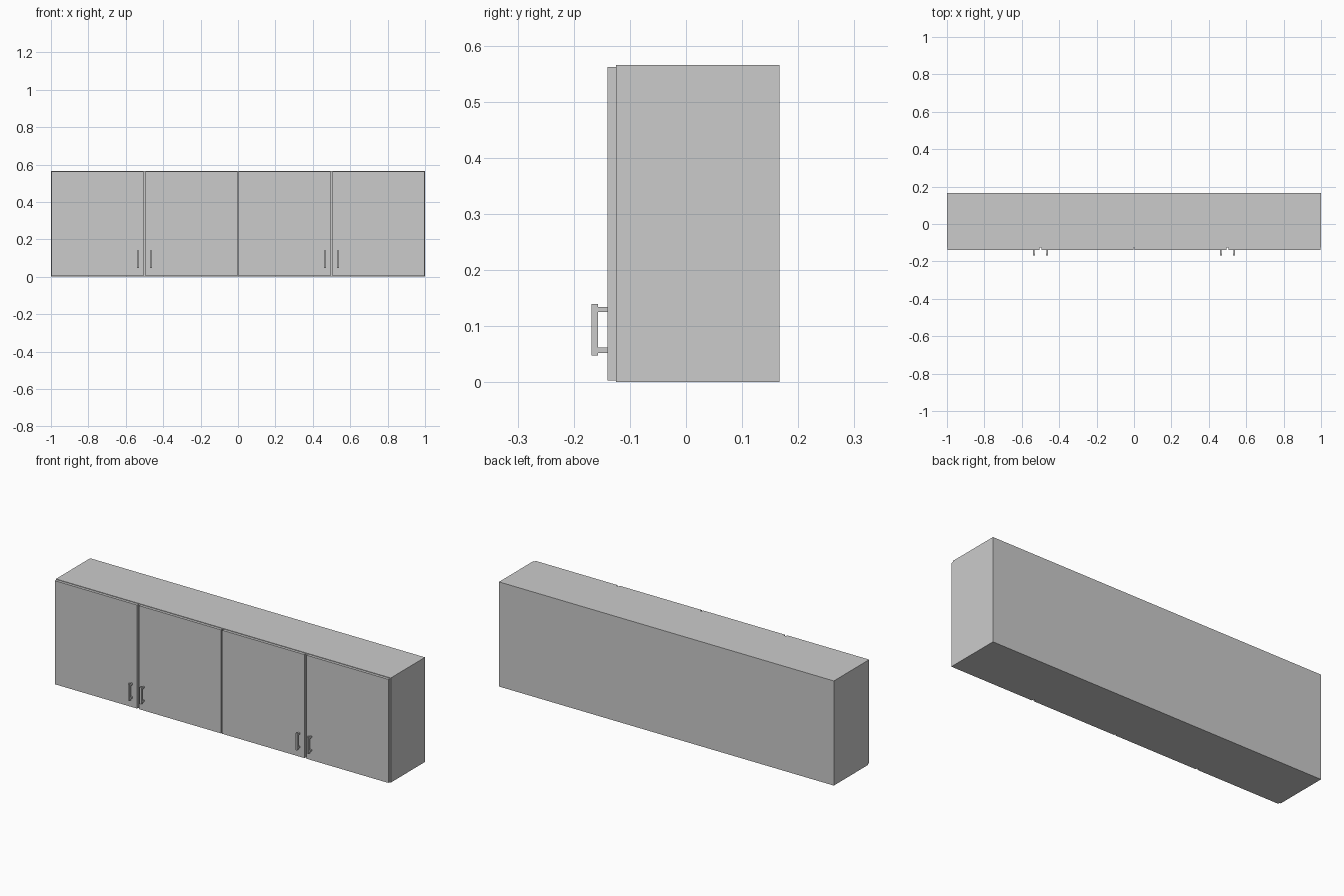
import bpy

if "Cube" in bpy.data.objects:
    bpy.data.objects.remove(bpy.data.objects["Cube"])


def box(name, x, y, z):
    """Axis-aligned box from (min, max) ranges."""
    bpy.ops.mesh.primitive_cube_add(
        size=1, location=[(r[0] + r[1]) / 2 for r in (x, y, z)])
    ob = bpy.context.object
    ob.name = name
    ob.scale = [r[1] - r[0] for r in (x, y, z)]
    bpy.ops.object.transform_apply(location=False, rotation=False, scale=True)
    return ob


FRONT, DOOR_FRONT, BACK = -0.125, -0.14, 0.167
HEIGHT = 0.565

# Two wall cabinets side by side
for side, label in ((-1, "left"), (1, "right")):
    x0 = min(0, side)
    box(label + "_cabinet_body", (x0, x0 + 1), (FRONT, BACK), (0, HEIGHT))

    # Pair of doors with a gap in the middle
    mid = x0 + 0.5
    for d, part in ((-1, "left"), (1, "right")):
        name = f"{label}_cabinet_{part}_"
        xs = sorted((mid + d * 0.006, mid + d * 0.4965))
        box(name + "door", xs, (DOOR_FRONT, FRONT), (0.003, 0.562))

        # Bar handle on two posts near the lower inner corner
        hx = mid + d * 0.035
        box(name + "handle_bar", (hx - 0.005, hx + 0.005),
            (-0.168, -0.157), (0.048, 0.139))
        for i, z in enumerate((0.057, 0.1295)):
            box(f"{name}handle_post_{i + 1}", (hx - 0.004, hx + 0.004),
                (-0.158, DOOR_FRONT), (z - 0.0045, z + 0.0045))
